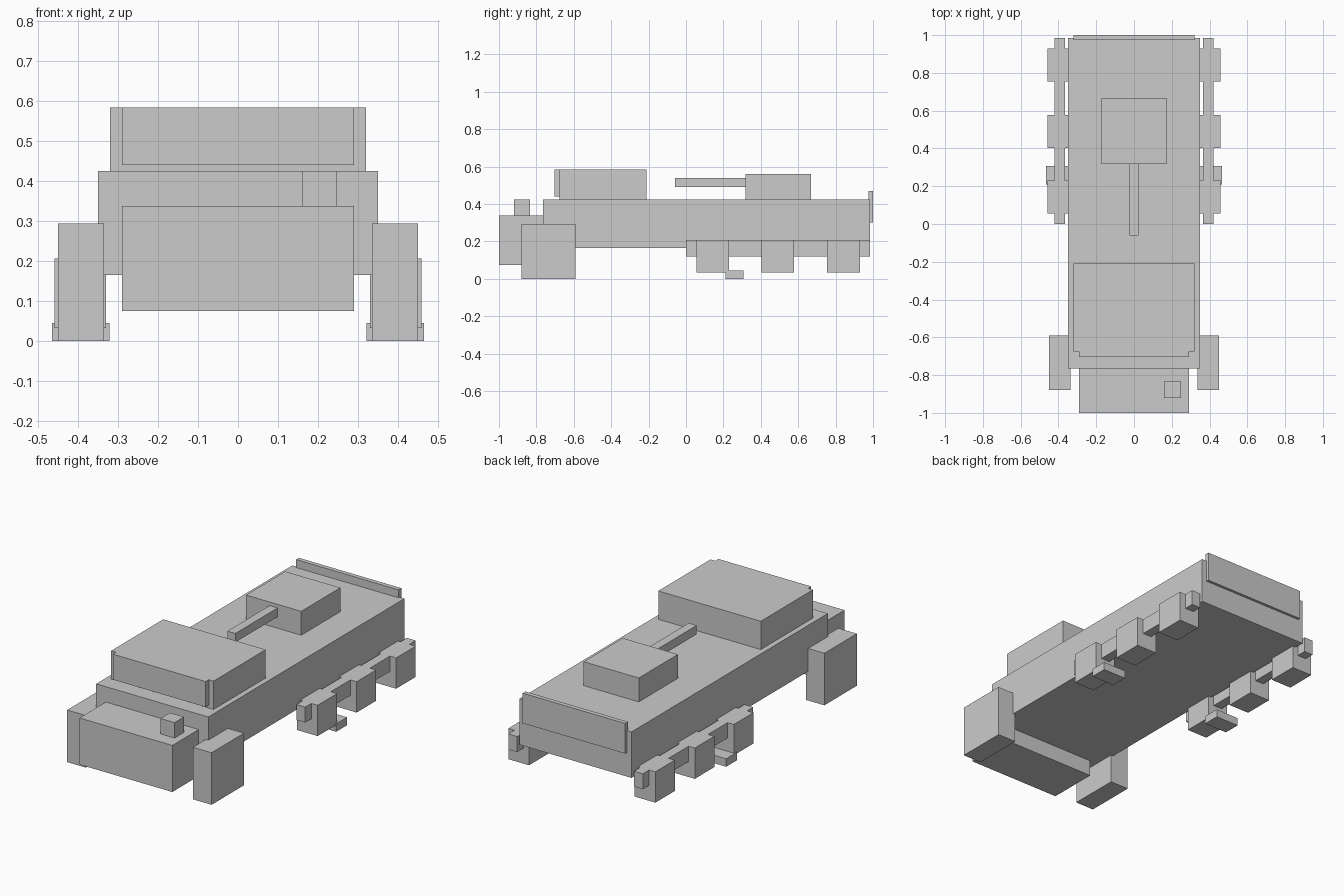
import bpy

if "Cube" in bpy.data.objects:
    bpy.data.objects.remove(bpy.data.objects["Cube"])


def box(name, x, y, z):
    """Box from (min, max) ranges on each axis."""
    bpy.ops.mesh.primitive_cube_add(size=1, location=[sum(r) / 2 for r in (x, y, z)])
    ob = bpy.context.object
    ob.name = name
    ob.scale = [r[1] - r[0] for r in (x, y, z)]
    bpy.ops.object.transform_apply(location=True, rotation=False, scale=True)
    # origin stays at the world centre so mirroring works across x = 0
    return ob


def pair(name, x, y, z):
    """Box mirrored to both sides of the vehicle."""
    ob = box(name, x, y, z)
    mod = ob.modifiers.new("mirror", 'MIRROR')
    mod.use_axis[0] = True
    return ob


# Body
box("hull", (-0.35, 0.35), (-0.765, 0.985), (0.165, 0.425))
box("hood", (-0.29, 0.29), (-1.0, -0.71), (0.075, 0.338))
box("hood_lamp", (0.16, 0.248), (-0.92, -0.835), (0.338, 0.425))
box("rear_plate", (-0.32, 0.32), (0.975, 1.0), (0.3, 0.47))

# Cabin and windscreen
box("cabin", (-0.32, 0.32), (-0.675, -0.21), (0.425, 0.585))
box("windscreen", (-0.29, 0.29), (-0.703, -0.675), (0.441, 0.585))

# Turret and gun
box("turret", (-0.172, 0.172), (0.318, 0.667), (0.425, 0.56))
box("gun_barrel", (-0.025, 0.025), (-0.06, 0.318), (0.49, 0.54))

# Front wheels
pair("front_wheel", (0.335, 0.451), (-0.88, -0.59), (0.0, 0.294))

# Track beams, road wheels and ground shoes
pair("track_beam", (0.365, 0.42), (0.0, 0.985), (0.12, 0.207))
for i, y in enumerate((0.142, 0.49, 0.842)):
    pair(f"road_wheel_{i + 1}", (0.33, 0.459), (y - 0.087, y + 0.087), (0.033, 0.207))
pair("track_shoe", (0.321, 0.466), (0.21, 0.307), (0.0, 0.045))
